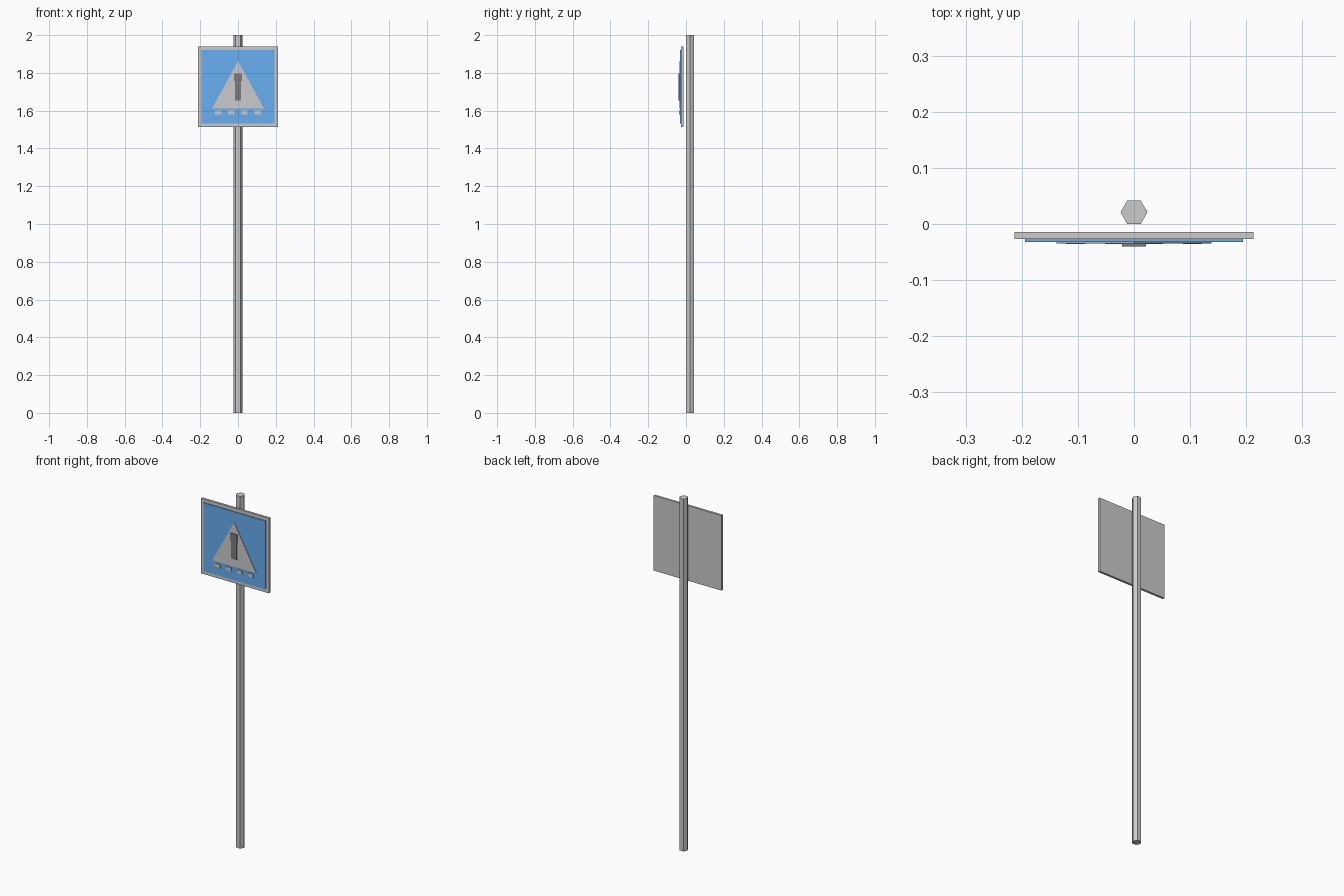
import bpy, bmesh, math

if "Cube" in bpy.data.objects:
    bpy.data.objects.remove(bpy.data.objects["Cube"])


def finish(name, bm, color=None):
    bmesh.ops.recalc_face_normals(bm, faces=bm.faces)
    mesh = bpy.data.meshes.new(name)
    bm.to_mesh(mesh)
    bm.free()
    obj = bpy.data.objects.new(name, mesh)
    bpy.context.collection.objects.link(obj)
    if color:
        mat = bpy.data.materials.new(name + "_paint")
        mat.diffuse_color = (*color, 1)
        mat.use_nodes = True
        mat.node_tree.nodes["Principled BSDF"].inputs["Base Color"].default_value = mat.diffuse_color
        mesh.materials.append(mat)
    return obj


def plate(name, outline, back, front, color=None):
    """Extrude an (x, z) outline from y=back to y=front."""
    bm = bmesh.new()
    face = bm.faces.new([bm.verts.new((x, back, z)) for x, z in outline])
    res = bmesh.ops.extrude_face_region(bm, geom=[face], use_keep_orig=True)
    for v in res["geom"]:
        if isinstance(v, bmesh.types.BMVert):
            v.co.y = front
    return finish(name, bm, color)


def rect(cx, half_w, z0, z1):
    return [(cx - half_w, z0), (cx + half_w, z0), (cx + half_w, z1), (cx - half_w, z1)]


# Hexagonal pole
bpy.ops.mesh.primitive_cylinder_add(vertices=6, radius=0.024, depth=2,
                                    location=(0, 0.021, 1), rotation=(0, 0, math.pi / 6))
bpy.context.object.name = "pole"

# Sign board and blue panel
plate("sign_board", rect(0, 0.213, 1.514, 1.94), -0.014, -0.027)
plate("blue_panel", rect(0, 0.194, 1.533, 1.921), -0.027, -0.032, (0.14, 0.43, 0.88))

# Warning triangle
plate("warning_triangle", [(-0.138, 1.611), (0.138, 1.611), (0, 1.862)], -0.032, -0.0345)

# Row of dashes under the triangle
for i in range(4):
    plate(f"dash_{i + 1}", rect(-0.104 + i * 0.0693, 0.017, 1.581, 1.6), -0.032, -0.036)

# Dark mark inside the triangle: wide head over a narrower stem
dark = (0.2, 0.2, 0.2)
plate("mark_stem", rect(0, 0.017, 1.655, 1.756), -0.0345, -0.039, dark)
plate("mark_head", rect(0, 0.021, 1.756, 1.798), -0.0345, -0.04, dark)
